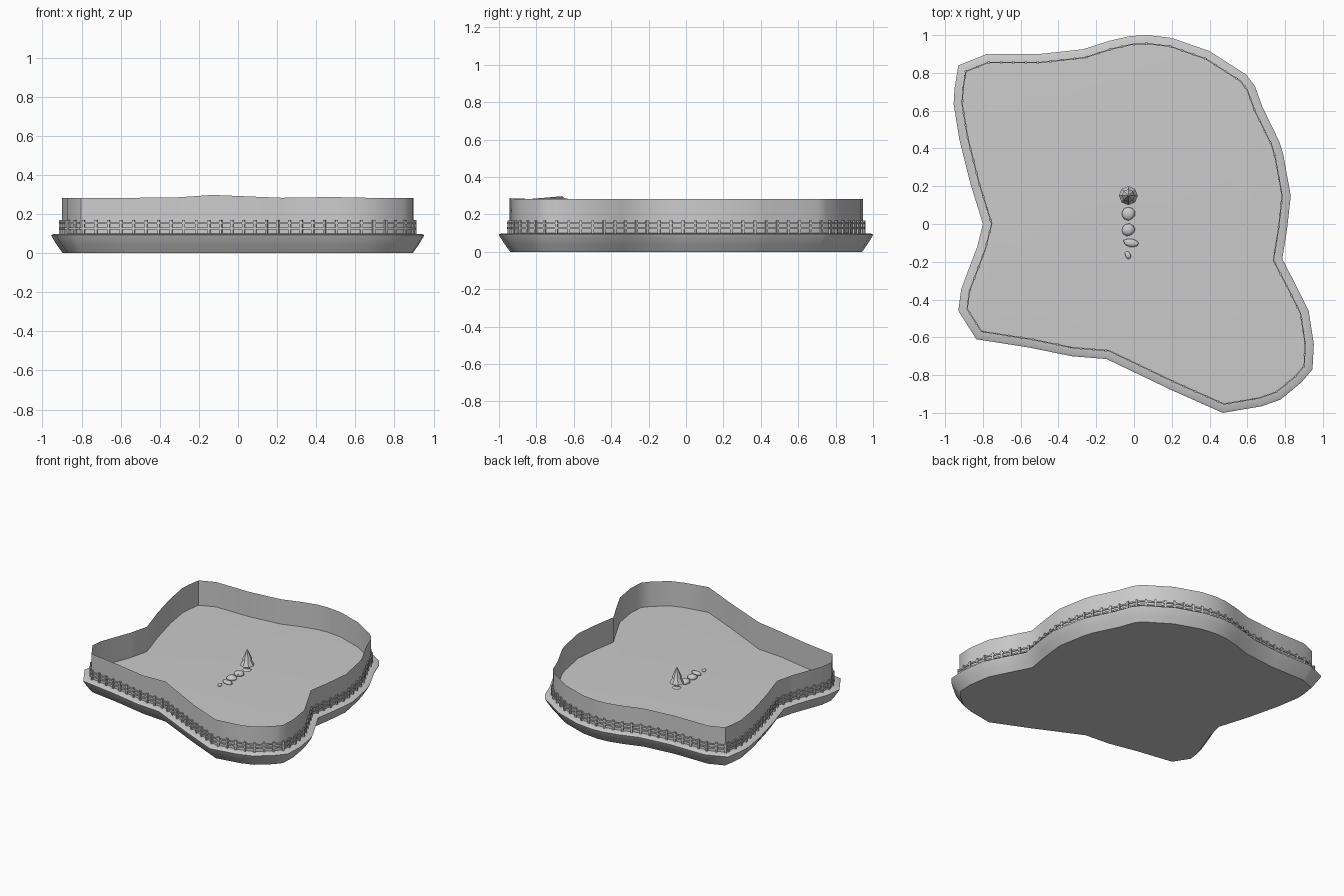
import bpy, bmesh, math, random
from mathutils import Vector, Matrix

if "Cube" in bpy.data.objects:
    bpy.data.objects.remove(bpy.data.objects["Cube"])

random.seed(4)

# Island outline seen from above (clockwise)
OUTLINE = [Vector(p) for p in [
    (-.93, .84), (-.78, .90), (-.5, .90), (-.27, .925), (-.13, .97), (-.02, .995),
    (.07, 1.0), (.2, .985), (.4, .915), (.595, .79), (.64, .73), (.68, .62),
    (.77, .435), (.79, .37), (.83, .15), (.81, -.03), (.785, -.185), (.855, -.32),
    (.925, -.46), (.952, -.635), (.945, -.77), (.885, -.84), (.775, -.93),
    (.675, -.965), (.47, -1.0), (.2, -.88), (-.145, -.715), (-.33, -.70),
    (-.55, -.655), (-.835, -.61), (-.93, -.46), (-.915, -.345), (-.83, -.12),
    (-.80, 0), (-.865, .21), (-.925, .45), (-.955, .635), (-.95, .72)]]


def inset(d):
    """Outline moved inward by d with mitred corners."""
    out, n = [], len(OUTLINE)
    for i, p in enumerate(OUTLINE):
        a = (p - OUTLINE[i - 1]).normalized()
        b = (OUTLINE[(i + 1) % n] - p).normalized()
        na, nb = Vector((a.y, -a.x)), Vector((b.y, -b.x))
        m = (na + nb).normalized()
        out.append(p + m * d / max(m.dot(na), .5))
    return out


def finish(name, bm, angle=None):
    bmesh.ops.recalc_face_normals(bm, faces=bm.faces)
    me = bpy.data.meshes.new(name)
    bm.to_mesh(me)
    bm.free()
    ob = bpy.data.objects.new(name, me)
    bpy.context.collection.objects.link(ob)
    if angle:
        bpy.ops.object.select_all(action='DESELECT')
        ob.select_set(True)
        bpy.context.view_layer.objects.active = ob
        bpy.ops.object.shade_smooth_by_angle(angle=math.radians(angle))
    return ob


def loft(bm, rings, caps=False, closed=False):
    """Bridge outline rings given as (inset, height or height function)."""
    loops = []
    for d, z in rings:
        loops.append([bm.verts.new((p.x, p.y, z(p) if callable(z) else z)) for p in inset(d)])
    pairs = list(zip(loops, loops[1:])) + ([(loops[-1], loops[0])] if closed else [])
    for lo, hi in pairs:
        for i in range(len(lo)):
            j = (i + 1) % len(lo)
            bm.faces.new((lo[i], lo[j], hi[j], hi[i]))
    if caps:
        bm.faces.new(loops[0])
        bm.faces.new(loops[-1])


# Island slab
bm = bmesh.new()
loft(bm, [(.058, 0), (.03, .04), (.004, .082), (0, .092), (.01, .098), (.06, .1)], caps=True)
finish("island", bm, 50)


# Thin enclosing wall with a slightly uneven top
def wall_top(p):
    return (.283 + .015 * math.exp(-((p.x + .14) / .12) ** 2 - ((p.y + .68) / .12) ** 2)
            + .004 * math.exp(-((p.x - .46) / .1) ** 2 - ((p.y + .94) / .1) ** 2))


bm = bmesh.new()
loft(bm, [(.054, .098), (.054, wall_top)])
finish("boundary_wall", bm, 40)

# Fence rails
for name, z in (("lower_rail", .127), ("upper_rail", .153)):
    bm = bmesh.new()
    loft(bm, [(.042, z - .005), (.042, z + .005), (.048, z + .005), (.048, z - .005)], closed=True)
    finish(name, bm)

# Fence posts at even steps along the rails
bm = bmesh.new()
path = inset(.045)
step, left = .065, 0
for i, a in enumerate(path):
    b = path[(i + 1) % len(path)]
    length, d = (b - a).length, (b - a).normalized()
    t = left
    while t < length:
        p = a + d * t
        m = (Matrix.Translation((p.x, p.y, .132))
             @ Matrix.Rotation(math.atan2(d.y, d.x), 4, 'Z')
             @ Matrix.Diagonal((.013, .011, .074, 1)))
        bmesh.ops.create_cube(bm, size=1, matrix=m)
        t += step
    left = t - length
finish("fence_posts", bm)


# Low-poly conifer
def cone(name, r1, r2, z, h, sides=8):
    bm = bmesh.new()
    bmesh.ops.create_cone(bm, cap_ends=True, segments=sides, radius1=r1, radius2=r2, depth=h,
                          matrix=Matrix.Translation((-.03, .15, z + h / 2)))
    finish(name, bm)


cone("tree_roots", .03, .016, .1, .012)
cone("tree_trunk", .016, .014, .11, .035)
cone("lower_branches", .05, .018, .138, .055)
cone("upper_branches", .034, .003, .18, .07)

# Stepping stones
for i, (x, y, sx, sy, rot) in enumerate([(-.03, .055, .036, .036, 0), (-.03, -.03, .036, .034, .4),
                                         (-.015, -.1, .043, .022, -.15), (-.032, -.165, .014, .022, .4)]):
    bm = bmesh.new()
    bmesh.ops.create_icosphere(bm, subdivisions=2, radius=1)
    for v in bm.verts:
        v.co *= random.uniform(.92, 1.05)
    bm.transform(Matrix.Translation((x, y, .108)) @ Matrix.Rotation(rot, 4, 'Z')
                 @ Matrix.Diagonal((sx, sy, min(sx, sy) * .6, 1)))
    finish(f"stepping_stone_{i + 1}", bm, 40)
